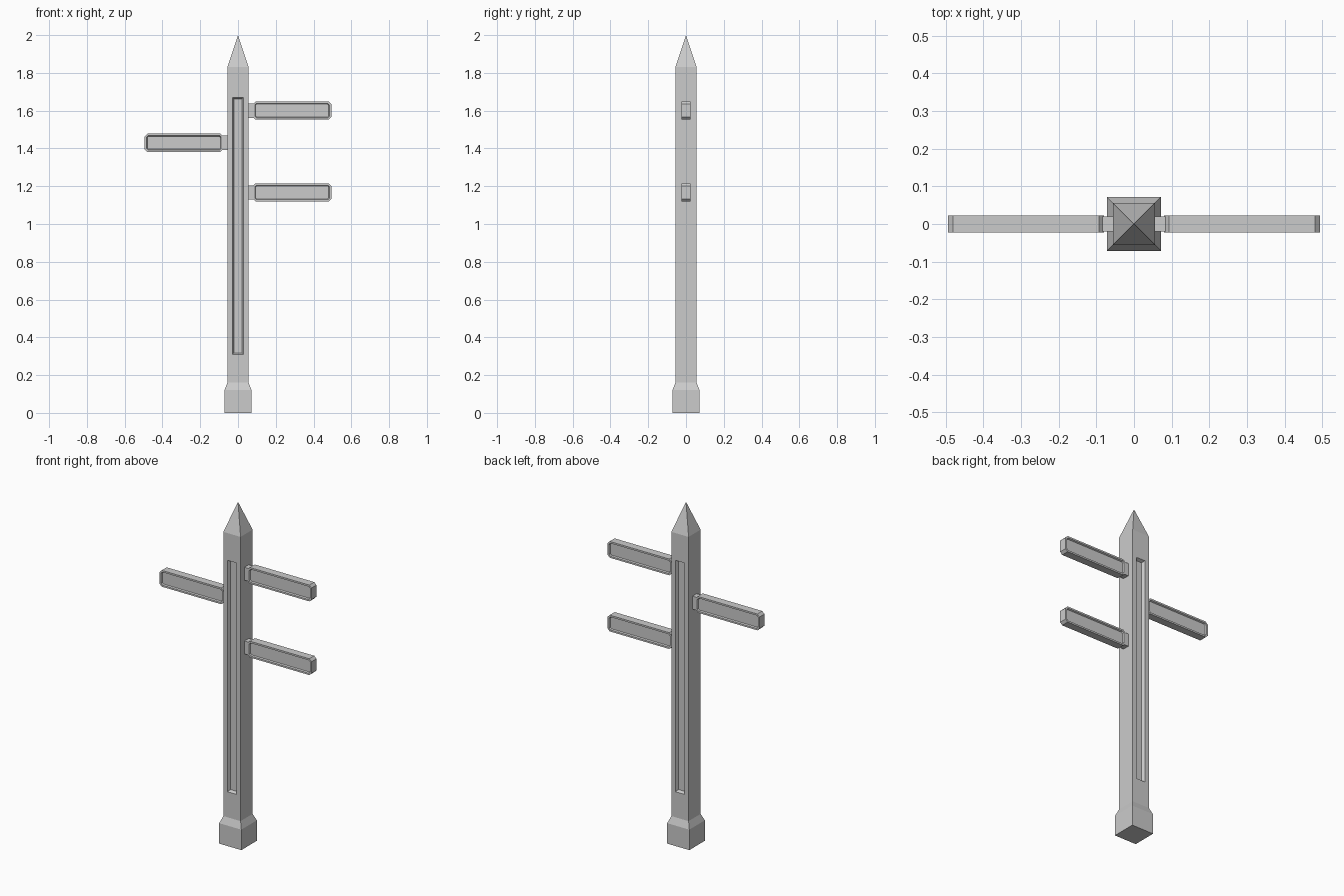
import bpy, bmesh

if "Cube" in bpy.data.objects:
    bpy.data.objects.remove(bpy.data.objects["Cube"])


def finish(bm, name):
    bmesh.ops.recalc_face_normals(bm, faces=bm.faces)
    mesh = bpy.data.meshes.new(name)
    bm.to_mesh(mesh)
    bm.free()
    obj = bpy.data.objects.new(name, mesh)
    bpy.context.collection.objects.link(obj)
    return obj


def recess(bm, faces, rim, slope, depth):
    """Leave a flat rim on each face, then sink the panel inside it."""
    bmesh.ops.inset_individual(bm, faces=faces, thickness=rim, use_even_offset=True)
    bmesh.ops.inset_individual(bm, faces=faces, thickness=slope, depth=-depth,
                               use_even_offset=True)


# Post: square rings with a flared foot, pointed tip and front/back grooves
def make_post():
    half, foot = 0.056, 0.072
    groove_half, groove_lo, groove_hi = 0.029, 0.31, 1.67
    rim = half - groove_half
    levels = [(0, foot), (0.12, foot), (0.16, half), (groove_lo - rim, half),
              (groove_hi + rim, half), (1.83, half)]
    bm = bmesh.new()
    rings = [[bm.verts.new((sx * h, sy * h, z))
              for sx, sy in ((-1, -1), (1, -1), (1, 1), (-1, 1))] for z, h in levels]
    bm.faces.new(rings[0][::-1])
    grooved = []
    for r, (a, b) in enumerate(zip(rings, rings[1:])):
        for i in range(4):
            j = (i + 1) % 4
            face = bm.faces.new((a[i], a[j], b[j], b[i]))
            if r == 3 and i in (0, 2):
                grooved.append(face)
    tip = bm.verts.new((0, 0, 2.0))
    for i in range(4):
        bm.faces.new((rings[-1][i], rings[-1][(i + 1) % 4], tip))
    bm.normal_update()
    recess(bm, grooved, rim, 0.008, 0.018)
    finish(bm, "post")


# Sign board: chamfered slab with a sunken panel on both faces
def make_sign(name, side, z):
    x0, x1, h, c, t = 0.079, 0.494, 0.048, 0.014, 0.023
    outline = [(x0 + c, -h), (x1 - c, -h), (x1, -h + c), (x1, h - c),
               (x1 - c, h), (x0 + c, h), (x0, h - c), (x0, -h + c)]
    if side < 0:
        outline = [(-x, v) for x, v in reversed(outline)]
    bm = bmesh.new()
    front = [bm.verts.new((x, -t, z + v)) for x, v in outline]
    back = [bm.verts.new((x, t, z + v)) for x, v in outline]
    panels = [bm.faces.new(front), bm.faces.new(back[::-1])]
    n = len(outline)
    for i in range(n):
        j = (i + 1) % n
        bm.faces.new((front[j], front[i], back[i], back[j]))
    bm.normal_update()
    recess(bm, panels, 0.010, 0.004, 0.008)
    finish(bm, name)


# Bracket joining a sign to the post
def make_bracket(name, side, z):
    bm = bmesh.new()
    bmesh.ops.create_cube(bm, size=1)
    bmesh.ops.scale(bm, vec=(0.04, 0.040, 0.076), verts=bm.verts)
    bmesh.ops.translate(bm, vec=(side * 0.066, 0, z), verts=bm.verts)
    finish(bm, name)


make_post()
for label, side, z in (("upper", 1, 1.60), ("middle", -1, 1.43), ("lower", 1, 1.167)):
    make_sign(label + "_sign", side, z)
    make_bracket(label + "_bracket", side, z)
